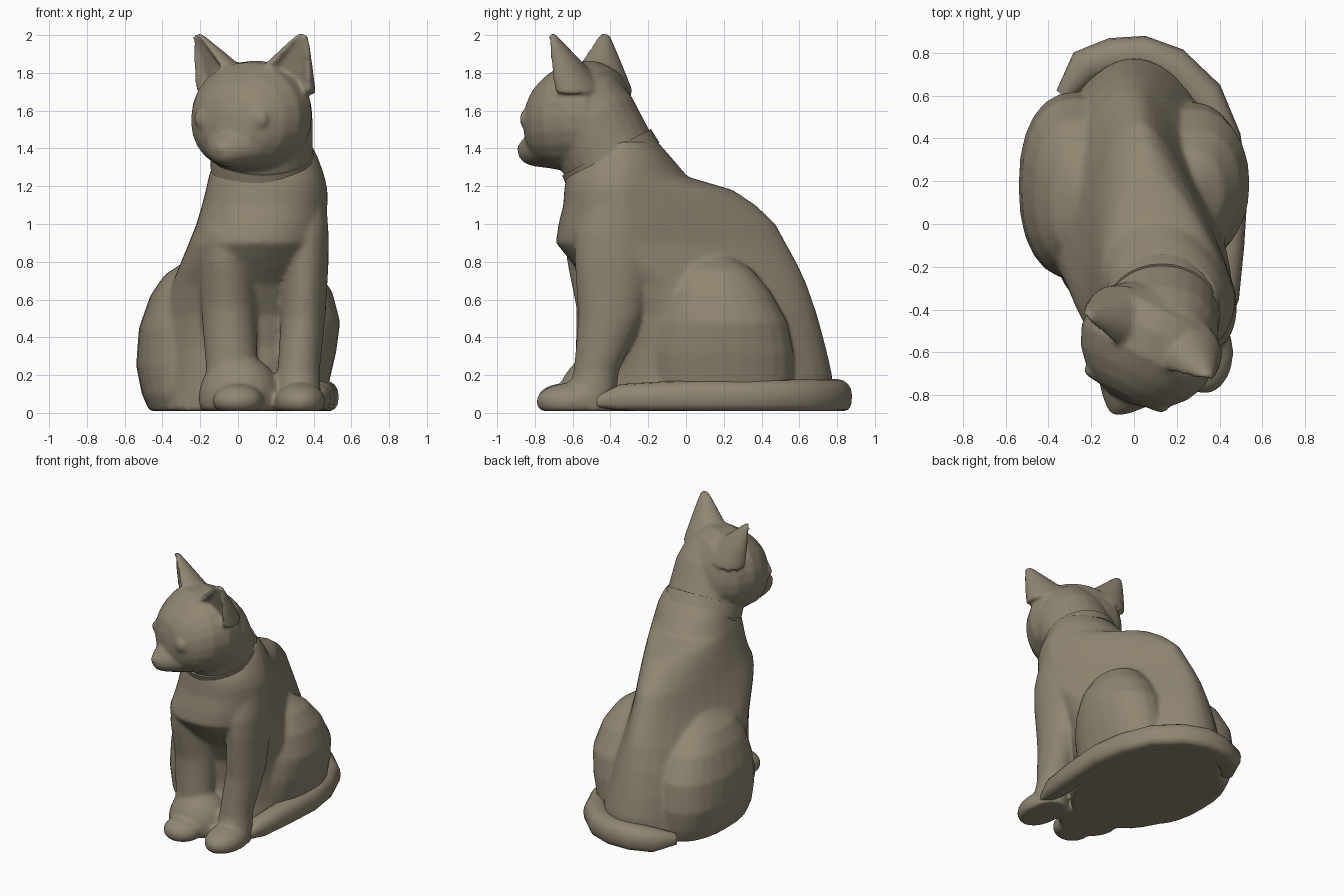
import bpy, bmesh, math
from mathutils import Matrix, Vector

mat = bpy.data.materials.new("taupe_clay")
mat.diffuse_color = (0.28, 0.238, 0.168, 1)
FLOOR = 0.01


def finish(name, bm, angle=50):
    for v in bm.verts:
        v.co.z = max(v.co.z, FLOOR)
    bmesh.ops.recalc_face_normals(bm, faces=bm.faces[:])
    me = bpy.data.meshes.new(name)
    bm.to_mesh(me)
    bm.free()
    me.materials.append(mat)
    ob = bpy.data.objects.new(name, me)
    bpy.context.collection.objects.link(ob)
    bpy.ops.object.select_all(action='DESELECT')
    ob.select_set(True)
    bpy.context.view_layer.objects.active = ob
    bpy.ops.object.shade_smooth_by_angle(angle=math.radians(angle))
    return ob


def skin(name, rings, angle=50):
    bm = bmesh.new()
    rows = [[bm.verts.new(p) for p in r] for r in rings]
    n = len(rows[0])
    for a, b in zip(rows, rows[1:]):
        for i in range(n):
            j = (i + 1) % n
            bm.faces.new((a[i], a[j], b[j], b[i]))
    bm.faces.new(rows[0][::-1])
    bm.faces.new(rows[-1])
    return finish(name, bm, angle)


def power(v, p):
    return math.copysign(abs(v) ** (2 / p), v)


def loft(name, secs, axis='z', p=2.0, m=Matrix(), n=24):
    """Sections are (t, u, v, half_u, half_v) along the axis."""
    rings = []
    for t, u, v, hu, hv in secs:
        ring = []
        for i in range(n):
            a = 2 * math.pi * i / n
            x, y = u + hu * power(math.cos(a), p), v + hv * power(math.sin(a), p)
            ring.append(m @ Vector((x, y, t) if axis == 'z' else (x, t, y)))
        rings.append(ring)
    return skin(name, rings)


def blob(name, c, r, m=Matrix()):
    bm = bmesh.new()
    bmesh.ops.create_uvsphere(bm, u_segments=20, v_segments=12, radius=1,
                              matrix=m @ Matrix.Translation(c) @ Matrix.Diagonal((*r, 1)))
    return finish(name, bm)


def fuse(name, parts, smooth, ratio):
    """Join overlapping parts into one softly blended skin."""
    bpy.ops.object.select_all(action='DESELECT')
    for o in parts:
        o.modifiers.clear()
        o.select_set(True)
    bpy.context.view_layer.objects.active = parts[0]
    bpy.ops.object.join()
    ob = parts[0]
    ob.name = name
    r = ob.modifiers.new("skin", 'REMESH')
    r.mode, r.voxel_size, r.use_smooth_shade = 'VOXEL', 0.014, True
    s = ob.modifiers.new("soften", 'SMOOTH')
    s.factor, s.iterations = 0.5, smooth
    d = ob.modifiers.new("thin", 'DECIMATE')
    d.ratio = ratio
    return ob


def egg(z, yf, yb, ym, x0, x1, ridge, kr, kl, n=36):
    """Torso section, widest at ym and narrowing back to the spine ridge."""
    ring, mid, half = [], (x0 + x1) / 2, (x1 - x0) / 2
    for i in range(n):
        c, s = math.cos(2 * math.pi * i / n), math.sin(2 * math.pi * i / n)
        if s > 0:
            x = mid + half * c * (1 - (kr if c > 0 else kl) * s) + (ridge - mid) * s
            y = ym + (yb - ym) * s
        else:
            x, y = mid + half * power(c, 2.2), ym + (ym - yf) * power(s, 2.2)
        ring.append(Vector((x, y, z)))
    return ring


# Torso, from the floor up to the neck
body = [skin("torso", [egg(*s) for s in (
    (0.01, -0.46, 0.77, 0.10, -0.42, 0.43, 0.0, 0.0, 0.0), (0.20, -0.42, 0.775, 0.10, -0.42, 0.42, 0.0, 0.1, 0.1),
    (0.35, -0.40, 0.74, 0.06, -0.42, 0.42, 0.0, 0.2, 0.1), (0.52, -0.42, 0.695, 0.0, -0.40, 0.42, 0.0, 0.3, 0.15),
    (0.68, -0.50, 0.64, -0.1, -0.35, 0.43, 0.0, 0.4, 0.2), (0.78, -0.59, 0.595, -0.2, -0.31, 0.45, 0.01, 0.45, 0.2),
    (0.90, -0.69, 0.53, -0.28, -0.26, 0.46, 0.02, 0.45, 0.2), (1.00, -0.675, 0.475, -0.3, -0.22, 0.47, 0.03, 0.45, 0.2),
    (1.10, -0.65, 0.37, -0.32, -0.19, 0.475, 0.05, 0.4, 0.2), (1.18, -0.645, 0.25, -0.33, -0.17, 0.475, 0.07, 0.35, 0.2),
    (1.25, -0.635, 0.01, -0.33, -0.155, 0.46, 0.10, 0.1, 0.1), (1.35, -0.57, -0.075, -0.33, -0.12, 0.425, 0.12, 0, 0),
    (1.44, -0.50, -0.155, -0.33, -0.07, 0.38, 0.13, 0, 0))])]

# Front legs
body.append(loft("left_front_leg", [
    (0.01, -0.01, -0.50, 0.15, 0.13), (0.28, -0.035, -0.46, 0.138, 0.125),
    (0.55, -0.05, -0.42, 0.145, 0.16), (0.8, -0.06, -0.43, 0.148, 0.20),
    (0.95, -0.04, -0.44, 0.16, 0.20), (1.1, 0.01, -0.41, 0.165, 0.18), (1.22, 0.05, -0.4, 0.09, 0.09)]))
body.append(loft("right_front_leg", [
    (0.01, 0.325, -0.52, 0.12, 0.14), (0.22, 0.32, -0.475, 0.112, 0.12),
    (0.5, 0.345, -0.40, 0.118, 0.17), (0.8, 0.36, -0.385, 0.12, 0.205),
    (0.95, 0.355, -0.39, 0.125, 0.20), (1.1, 0.33, -0.38, 0.14, 0.17), (1.22, 0.28, -0.37, 0.12, 0.11)]))

# Haunches
body.append(loft("left_haunch", [
    (0.01, -0.25, 0.17, 0.22, 0.40), (0.10, -0.26, 0.17, 0.25, 0.43), (0.25, -0.27, 0.18, 0.27, 0.44),
    (0.45, -0.27, 0.17, 0.255, 0.42), (0.62, -0.26, 0.14, 0.205, 0.35), (0.73, -0.25, 0.10, 0.14, 0.25),
    (0.81, -0.22, 0.07, 0.05, 0.12)], p=2.3))
body.append(loft("right_haunch", [
    (0.05, 0.26, 0.19, 0.20, 0.36), (0.15, 0.265, 0.19, 0.215, 0.38), (0.32, 0.28, 0.19, 0.24, 0.38),
    (0.48, 0.28, 0.19, 0.262, 0.35), (0.64, 0.28, 0.17, 0.22, 0.28), (0.76, 0.27, 0.15, 0.15, 0.20),
    (0.83, 0.25, 0.13, 0.06, 0.10)], p=2.1))

# Paws
for name, c, r in (
        ("right_front_paw", (0.33, -0.60, 0.06), (0.135, 0.195, 0.10)),
        ("left_front_paw", (0.0, -0.66, 0.065), (0.135, 0.13, 0.09)),
        ("left_foot_mound", (0.01, -0.47, 0.08), (0.22, 0.205, 0.225)),
        ("left_hind_paw", (-0.24, -0.20, 0.04), (0.11, 0.14, 0.06))):
    body.append(blob(name, c, r))
fuse("body", body, 10, 0.3)

# Neck and collar, tilted forward
tilt = Matrix.Translation((0.13, -0.40, 1.34)) @ Matrix.Rotation(math.radians(27.5), 4, 'X')
head = [loft("neck", [(-0.07, 0, 0, 0.275, 0.26), (0.05, 0, 0, 0.267, 0.255), (0.25, 0, 0.005, 0.265, 0.25),
                      (0.38, 0, 0.02, 0.225, 0.205), (0.47, 0, 0.02, 0.13, 0.13)], m=tilt)]
loft("collar", [(-0.04, 0, 0, 0.277, 0.272), (0.045, 0, 0, 0.272, 0.265)], m=tilt, n=32)

# Head, turned to one side; its parts are laid out symmetrically in local space
turn = Matrix.Translation((0.10, -0.50, 0)) @ Matrix.Rotation(math.radians(-27), 4, 'Z')
head.append(loft("head", [
    (0.16, 0, 1.54, 0.20, 0.19), (0.10, 0, 1.57, 0.28, 0.255), (0.0, 0, 1.575, 0.325, 0.292),
    (-0.13, 0, 1.565, 0.322, 0.29), (-0.22, 0, 1.545, 0.28, 0.255), (-0.285, 0, 1.535, 0.22, 0.21),
    (-0.33, 0, 1.53, 0.15, 0.155), (-0.355, 0, 1.51, 0.06, 0.08)], axis='y', p=2.1, m=turn))
head.append(loft("muzzle", [
    (-0.12, 0, 1.45, 0.25, 0.17), (-0.25, 0, 1.42, 0.19, 0.125), (-0.34, 0, 1.40, 0.12, 0.095),
    (-0.39, 0, 1.39, 0.075, 0.07), (-0.42, 0, 1.388, 0.04, 0.04)], axis='y', m=turn))
head.append(blob("nose", (0, -0.41, 1.40), (0.042, 0.028, 0.03), turn))


def ear(name, s):
    base, tip = Vector((0.19, -0.03, 1.76)), Vector((0.315, -0.08, 2.0))
    rings = []
    for t in (-0.1, 0.15, 0.45, 0.75, 0.92, 1.02):
        c = base.lerp(tip, t)
        k = max(1 - t, 0.0) ** 0.95 * 0.85 + 0.18
        ring = []
        for i in range(24):
            a = 2 * math.pi * i / 24
            x, y = math.cos(a) * 0.15 * k, math.sin(a) * 0.14 * k
            d = abs(math.cos(a))
            if y < 0 and d < 0.8:  # dished front of the ear
                y *= 0.2 if d < 0.55 else 0.7
            q = Vector((x, y, 0))
            q.rotate(Matrix.Rotation(math.radians(22), 3, 'Z'))
            q.z = -0.3 * x
            q += c
            q.x *= s
            ring.append(turn @ q)
        rings.append(ring)
    return skin(name, rings, 40)


for side, s in (("left", -1), ("right", 1)):
    head.append(ear(side + "_ear", s))
    head.append(blob(side + "_eye", (s * 0.135, -0.31, 1.555), (0.085, 0.026, 0.055), turn))
fuse("head", head, 5, 0.4)

# Tail, wrapped round the back and along the right side, flat underneath
path = [Vector(p) for p in ((-0.33, 0.60, 0.06), (-0.23, 0.735, 0.08), (-0.10, 0.78, 0.085), (0.04, 0.79, 0.09),
                            (0.18, 0.74, 0.09), (0.33, 0.60, 0.09), (0.415, 0.40, 0.09), (0.45, 0.18, 0.09),
                            (0.435, -0.10, 0.088), (0.42, -0.35, 0.082), (0.41, -0.47, 0.06))]
rad = (0.04, 0.085, 0.09, 0.09, 0.09, 0.088, 0.085, 0.083, 0.08, 0.07, 0.03)
rings = []
for i, (p, r) in enumerate(zip(path, rad)):
    d = (path[min(i + 1, len(path) - 1)] - path[max(i - 1, 0)]).normalized()
    side = d.cross(Vector((0, 0, 1))).normalized()
    ring = []
    for k in range(16):
        a = 2 * math.pi * k / 16
        e = 2.2 if math.sin(a) > 0 else 3.0
        ring.append(p + side * r * power(math.cos(a), e) + Vector((0, 0, r * power(math.sin(a), e))))
    rings.append(ring)
skin("tail", rings)
